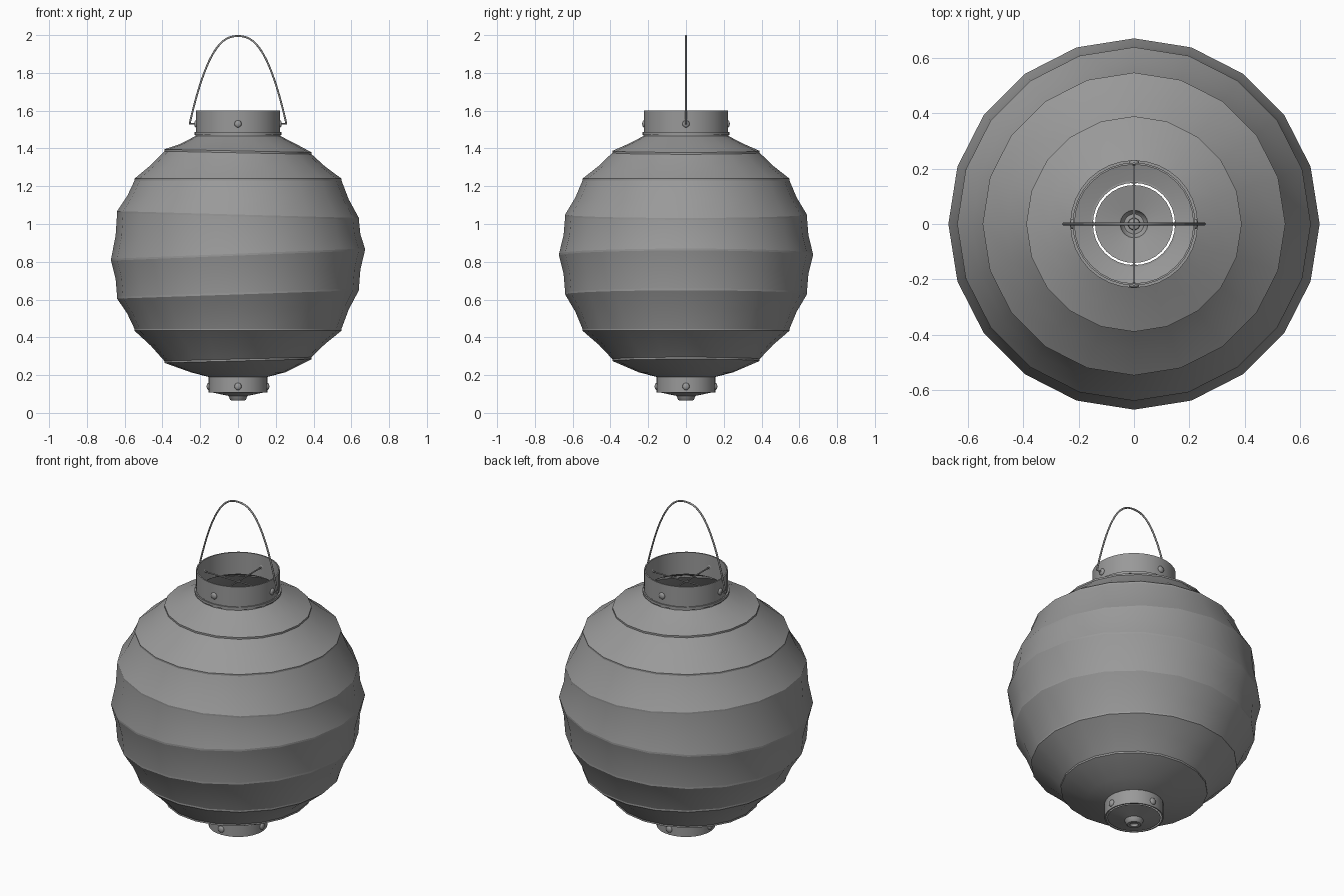
import bpy, bmesh, math
from mathutils import Vector, Matrix

if "Cube" in bpy.data.objects:
    bpy.data.objects.remove(bpy.data.objects["Cube"])

gray = bpy.data.materials.new("lantern gray")
gray.diffuse_color = (0.32, 0.32, 0.32, 1)
gray.use_nodes = True
gray.node_tree.nodes["Principled BSDF"].inputs["Base Color"].default_value = gray.diffuse_color


def finish(name, bm):
    mesh = bpy.data.meshes.new(name)
    bm.to_mesh(mesh)
    bm.free()
    mesh.materials.append(gray)
    ob = bpy.data.objects.new(name, mesh)
    bpy.context.collection.objects.link(ob)
    return ob


def lathe(name, profile, sides=32, closed=False):
    """Turn (radius, z, tilt, sharp) rings about the z axis."""
    bm = bmesh.new()
    rings = []
    for r, z, tilt, sharp in profile:
        ring = []
        for i in range(sides):
            a = 2 * math.pi * i / sides
            ring.append(bm.verts.new((r * math.cos(a), r * math.sin(a),
                                      z + tilt * math.cos(a))))
        rings.append(ring)
    pairs = list(zip(rings, rings[1:]))
    if closed:
        pairs.append((rings[-1], rings[0]))
    for low, high in pairs:
        for i in range(sides):
            j = (i + 1) % sides
            bm.faces.new((low[i], low[j], high[j], high[i])).smooth = True
    for ring, p in zip(rings, profile):
        if p[3]:
            for i in range(sides):
                bm.edges.get((ring[i], ring[(i + 1) % sides])).smooth = False
    return finish(name, bm)


def wire(name, points, radius):
    curve = bpy.data.curves.new(name, 'CURVE')
    curve.dimensions = '3D'
    curve.bevel_depth = radius
    curve.bevel_resolution = 2
    curve.use_fill_caps = True
    spline = curve.splines.new('POLY')
    spline.points.add(len(points) - 1)
    for p, co in zip(spline.points, points):
        p.co = (*co, 1)
        p.radius = 1
    spline.use_smooth = True
    curve.materials.append(gray)
    ob = bpy.data.objects.new(name, curve)
    bpy.context.collection.objects.link(ob)


# paper body: ridges as (radius, height, tilt), slightly drawn in between
ridges = [(0.39, 0.28, 0.01), (0.548, 0.44, 0.0), (0.64, 0.632, 0.022),
          (0.672, 0.838, 0.027), (0.64, 1.045, -0.018),
          (0.548, 1.235, 0.0), (0.39, 1.382, -0.008)]
body = [(0.155, 0.19, 0, False), (0.25, 0.215, 0, False)]
for k, (r, z, t) in enumerate(ridges):
    body += [(r, z - 0.005, t, True), (r, z + 0.005, t, True)]
    if k < len(ridges) - 1:
        r2, z2, t2 = ridges[k + 1]
        body.append(((r + r2) / 2 - 0.008, (z + z2) / 2, (t + t2) / 2, False))
body += [(0.31, 1.422, 0, False), (0.226, 1.465, 0, True),
         (0.226, 1.488, 0, False)]
lathe("paper_body", body, 20)


def band(name, r_out, r_in, z0, z1):
    lathe(name, [(r_out, z0, 0, True), (r_out, z1, 0, True),
                 (r_in, z1, 0, True), (r_in, z0, 0, True)], 32, True)


# collars with a seating bead under the top one
band("top_collar", 0.222, 0.215, 1.48, 1.6)
band("top_bead", 0.231, 0.215, 1.472, 1.486)
band("bottom_collar", 0.156, 0.149, 0.108, 0.192)

# shallow dish with a hollow nub that closes the bottom
lathe("bottom_dish", [(0.0005, 0.085, 0, False), (0.02, 0.08, 0, True),
                      (0.022, 0.066, 0, True), (0.036, 0.065, 0, True),
                      (0.042, 0.07, 0, False), (0.05, 0.09, 0, True),
                      (0.141, 0.109, 0, True)])

# four rivets round each collar
for label, radius, z in (("top", 0.222, 1.53), ("bottom", 0.156, 0.14)):
    bm = bmesh.new()
    for i in range(4):
        turn = Matrix.Rotation(i * math.pi / 2, 4, 'Z')
        place = turn @ Matrix.Translation(Vector((radius, 0, z)))
        bmesh.ops.create_uvsphere(bm, u_segments=12, v_segments=8, radius=1,
                                  matrix=place @ Matrix.Diagonal((0.01, 0.019, 0.019, 1)))
    for f in bm.faces:
        f.smooth = True
    finish(label + "_rivets", bm)

# crossed wires inside the top collar
wire("cross_wire_x", [(-0.218, 0, 1.53), (0.218, 0, 1.53)], 0.004)
wire("cross_wire_y", [(0, -0.218, 1.53), (0, 0.218, 1.53)], 0.004)

# arched carrying handle, hooked into the side rivets
arch = [(-0.22, 0, 1.53)]
for i in range(41):
    c = -math.cos(math.pi * i / 40)
    arch.append((0.256 * c, 0, 1.53 + 0.465 * (1 - abs(c) ** 2.44)))
arch.append((0.22, 0, 1.53))
wire("handle", arch, 0.005)
